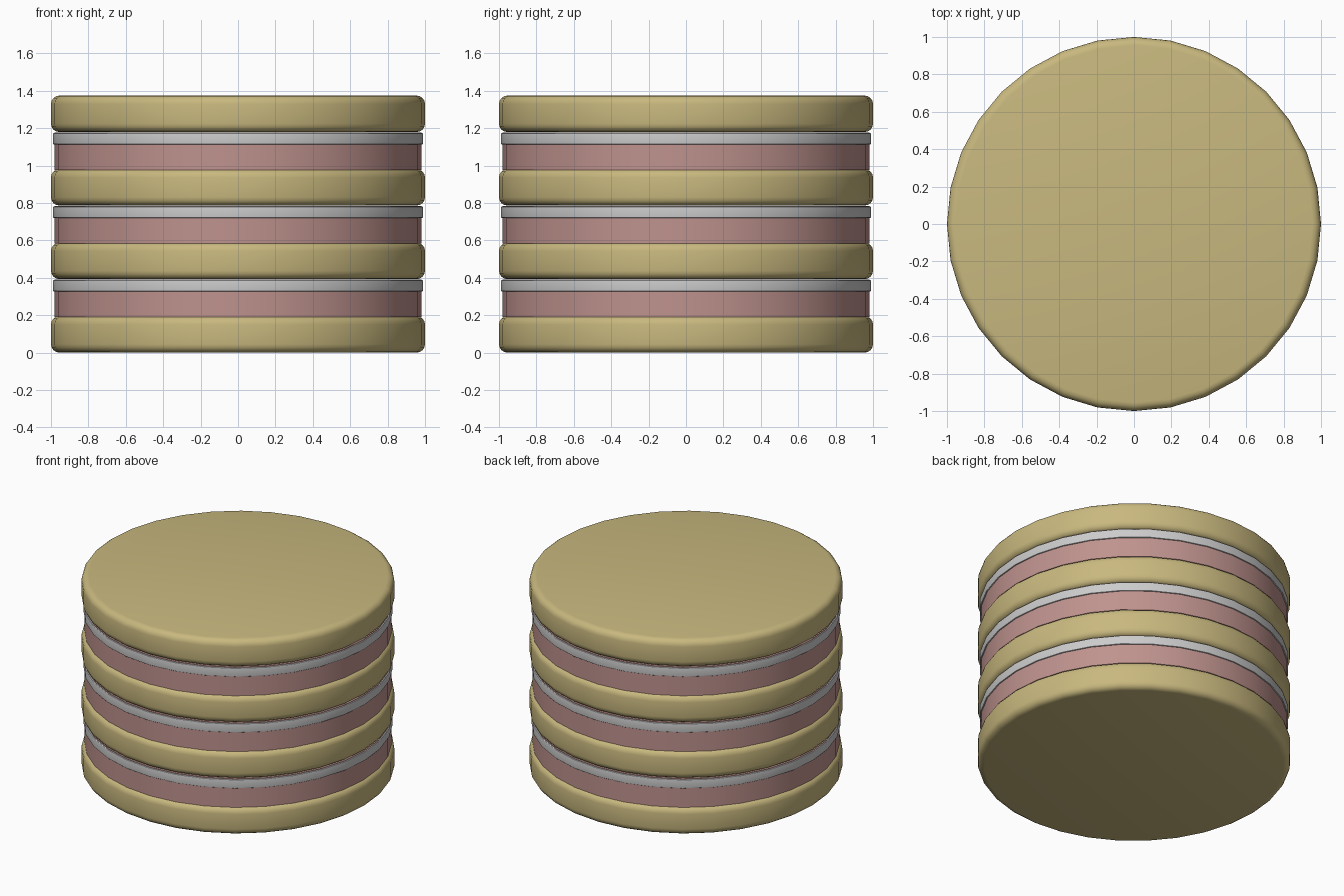
import bpy
from math import radians

if "Cube" in bpy.data.objects:
    bpy.data.objects.remove(bpy.data.objects["Cube"])

SIDES = 32
PITCH = 0.393          # height of one repeating sponge + filling group
SPONGE_H = 0.195


def material(name, color):
    m = bpy.data.materials.new(name)
    m.diffuse_color = color
    m.use_nodes = True
    m.node_tree.nodes["Principled BSDF"].inputs["Base Color"].default_value = m.diffuse_color
    return m


def disc(name, radius, z0, z1, mat=None, bevel=0.0):
    bpy.ops.mesh.primitive_cylinder_add(vertices=SIDES, radius=radius, depth=z1 - z0,
                                        location=(0, 0, (z0 + z1) / 2))
    ob = bpy.context.object
    ob.name = name
    if mat:
        ob.data.materials.append(mat)
    if bevel:
        mod = ob.modifiers.new("rounded_rim", 'BEVEL')
        mod.width = bevel
        mod.segments = 4
        mod.limit_method = 'ANGLE'
        mod.angle_limit = radians(40)
        bpy.ops.object.modifier_apply(modifier=mod.name)
    bpy.ops.object.shade_smooth_by_angle(angle=radians(35))
    return ob


sponge = material("sponge", (0.58, 0.48, 0.21, 1))
jam = material("jam", (0.52, 0.29, 0.27, 1))

# Four rounded sponge layers
for i in range(4):
    z = i * PITCH
    disc(f"sponge_layer_{i + 1}", 1.0, z, z + SPONGE_H, sponge, 0.045)

# Jam and cream fillings between the sponges
for i in range(3):
    z = i * PITCH + SPONGE_H
    disc(f"jam_filling_{i + 1}", 0.98, z - 0.005, z + 0.197, jam)
    disc(f"cream_filling_{i + 1}", 0.988, z + 0.132, z + 0.193, bevel=0.004)
